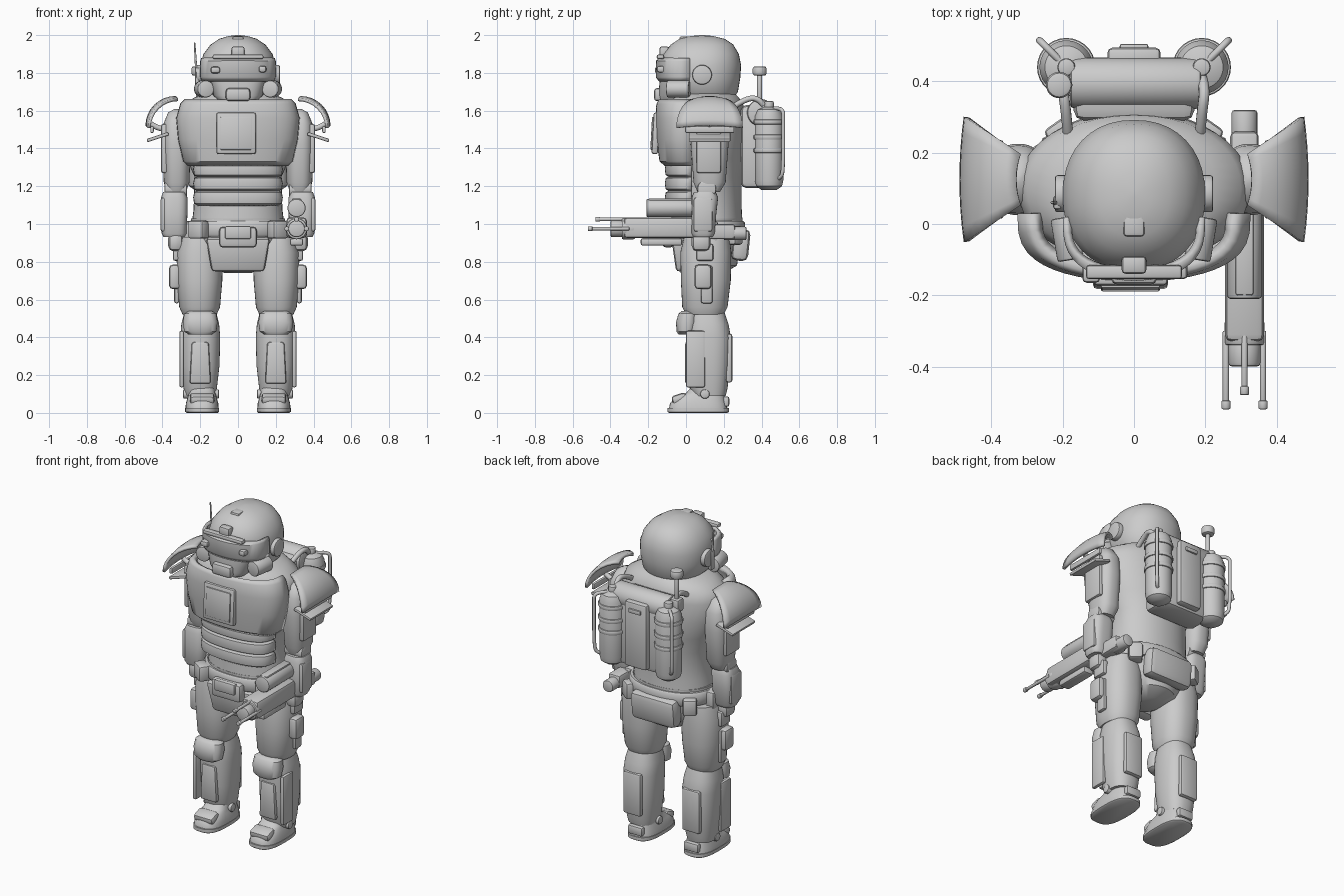
import bpy, bmesh
from math import sin, cos, pi, radians, copysign
from mathutils import Vector, Matrix, Euler

if "Cube" in bpy.data.objects:
    bpy.data.objects.remove(bpy.data.objects["Cube"])

grey = bpy.data.materials.new("plain_grey")
grey.use_nodes = True
grey.diffuse_color = (0.6, 0.6, 0.6, 1)
grey.node_tree.nodes["Principled BSDF"].inputs["Base Color"].default_value = (0.6, 0.6, 0.6, 1)


def add_object(name, data, mirror):
    ob = bpy.data.objects.new(name, data)
    bpy.context.collection.objects.link(ob)
    data.materials.append(grey)
    if mirror:
        ob.modifiers.new("mirror", 'MIRROR').use_mirror_merge = False
    return ob


def finish(name, bm, mirror=False, angle=40):
    bmesh.ops.recalc_face_normals(bm, faces=bm.faces)
    me = bpy.data.meshes.new(name)
    bm.to_mesh(me)
    bm.free()
    for p in me.polygons:
        p.use_smooth = True
    me.set_sharp_from_angle(angle=radians(angle))
    return add_object(name, me, mirror)


def box(name, c, size, bevel=0.012, rot=(0, 0, 0), taper=1, mirror=False):
    """Bevelled box; taper scales the lower face in x."""
    bm = bmesh.new()
    bmesh.ops.create_cube(bm, size=1)
    for v in bm.verts:
        if v.co.z < 0:
            v.co.x *= taper
        v.co = Vector(a * b for a, b in zip(v.co, size))
    bevel = min(bevel, min(size) * 0.4)
    bmesh.ops.bevel(bm, geom=bm.edges[:], offset=bevel, segments=2, profile=0.5, affect='EDGES')
    turn = Euler([radians(a) for a in rot]).to_matrix().to_4x4()
    bmesh.ops.transform(bm, matrix=Matrix.Translation(c) @ turn, verts=bm.verts)
    return finish(name, bm, mirror)


def loft(name, rings, cx=0, power=2, mirror=False, n=40):
    """Closed skin through superellipse rings (z, rx, ry, cy)."""
    bm = bmesh.new()
    loops = []
    for z, rx, ry, cy in rings:
        loop = []
        for i in range(n):
            s, c = sin(2 * pi * i / n), cos(2 * pi * i / n)
            x = copysign(abs(c) ** (2 / power), c)
            y = copysign(abs(s) ** (2 / power), s)
            loop.append(bm.verts.new((cx + rx * x, cy + ry * y, z)))
        loops.append(loop)
    for a, b in zip(loops, loops[1:]):
        for i in range(n):
            j = (i + 1) % n
            bm.faces.new((a[i], a[j], b[j], b[i]))
    bm.faces.new(loops[0])
    bm.faces.new(loops[-1])
    return finish(name, bm, mirror)


def cyl(name, a, b, r, r2=None, mirror=False, bevel=0.008):
    a, b = Vector(a), Vector(b)
    d = b - a
    bm = bmesh.new()
    bmesh.ops.create_cone(bm, cap_ends=True, segments=28, radius1=r,
                          radius2=r if r2 is None else r2, depth=d.length)
    rims = [e for f in bm.faces if len(f.verts) > 4 for e in f.edges]
    bmesh.ops.bevel(bm, geom=rims, offset=min(bevel, r * 0.35), segments=2, profile=0.5, affect='EDGES')
    turn = d.to_track_quat('Z', 'Y').to_matrix().to_4x4()
    bmesh.ops.transform(bm, matrix=Matrix.Translation((a + b) / 2) @ turn, verts=bm.verts)
    return finish(name, bm, mirror)


def tube(name, pts, r, mirror=False):
    cu = bpy.data.curves.new(name, 'CURVE')
    cu.dimensions = '3D'
    cu.bevel_depth, cu.bevel_resolution, cu.use_fill_caps = r, 3, True
    sp = cu.splines.new('NURBS')
    sp.points.add(len(pts) - 1)
    for p, co in zip(sp.points, pts):
        p.co = (*co, 1)
    sp.use_endpoint_u, sp.order_u = True, 3
    return add_object(name, cu, mirror)


def sheet(name, rows, thick, mirror=False):
    bm = bmesh.new()
    grid = [[bm.verts.new(p) for p in row] for row in rows]
    for a, b in zip(grid, grid[1:]):
        for i in range(len(a) - 1):
            bm.faces.new((a[i], a[i + 1], b[i + 1], b[i]))
    ob = finish(name, bm, mirror)
    m = ob.modifiers.new("thickness", 'SOLIDIFY')
    m.thickness, m.offset = thick, 0
    return ob


def wrap(z, w, front, back, n=24, power=0.6):
    """Horizontal arc around the front of the body."""
    ts = [-pi / 2 + pi * i / n for i in range(n + 1)]
    return [(w * sin(t), back - (back - front) * max(cos(t), 0) ** power, z) for t in ts]


# Helmet and face
loft("helmet", [(1.66, .15, .15, .1), (1.7, .185, .185, .09), (1.77, .2, .207, .08),
                (1.84, .2, .212, .08), (1.9, .183, .2, .08), (1.95, .145, .165, .085),
                (1.98, .1, .12, .085), (1.995, .05, .06, .085), (2, .01, .01, .085)], power=2.2)
sheet("visor", [wrap(z, w, f, .02) for z, w, f in
                ((1.76, .185, -.135), (1.78, .19, -.15), (1.86, .19, -.15), (1.875, .185, -.13))], .02)
box("visor_brow", (0, -.135, 1.885), (.27, .04, .025))
box("brow_sensor", (0, -.115, 1.91), (.07, .05, .06))
box("visor_lens_box", (-.12, -.14, 1.815), (.05, .05, .035))
box("visor_small_box", (.13, -.13, 1.82), (.04, .05, .035))
box("crown_block", (0, .0, 1.98), (.06, .07, .025))
loft("jaw_guard", [(1.65, .1, .1, -.04), (1.68, .13, .115, -.03), (1.76, .15, .11, -.03)], power=3)
box("mouth_filter", (0, -.145, 1.685), (.13, .05, .07), .018)
cyl("cheek_filter", (.17, -.1, 1.715), (.19, .02, 1.715), .045, mirror=True)
cyl("ear_disc", (.18, .085, 1.79), (.222, .085, 1.79), .052, mirror=True)
cyl("ear_antenna", (-.215, .06, 1.72), (-.23, .06, 1.96), .008, .004)
box("antenna_base", (-.215, .06, 1.77), (.025, .04, .12))

# Torso, chest plate and ribbed belly
loft("torso", [(1, .245, .19, .11), (1.08, .235, .185, .11), (1.25, .23, .18, .115),
               (1.35, .275, .195, .115), (1.46, .31, .208, .11), (1.57, .325, .212, .1),
               (1.63, .3, .205, .1), (1.67, .23, .18, .1), (1.7, .15, .15, .1)], power=2.1)
sheet("chest_plate", [wrap(z, w, f, .03) for z, w, f in
                      ((1.32, .255, -.1), (1.34, .275, -.125), (1.45, .3, -.14), (1.56, .31, -.145),
                       (1.63, .29, -.14), (1.65, .27, -.13))], .035)
box("chest_screen", (-.01, -.16, 1.48), (.21, .035, .22), rot=(-3, 0, 0))
box("chest_screen_panel", (-.01, -.177, 1.48), (.165, .015, .175), .004, rot=(-3, 0, 0))
box("chest_label_plate", (-.24, -.09, 1.535), (.09, .03, .04), rot=(0, 0, -38))
for z in (1.29, 1.215, 1.14):
    sheet("belly_rib", [wrap(z + a, .225 - b, -.1 + b, .03) for a, b in
                        ((-.034, .02), (-.024, .003), (0, 0), (.02, .003), (.028, .02))], .025)

# Waist, belt and pelvis
loft("pelvis", [(.74, .07, .09, .11), (.78, .15, .15, .12), (.85, .21, .17, .11),
                (.94, .25, .185, .11), (1.03, .25, .19, .11)])
loft("belt", [(.935, .26, .195, .11), (.945, .268, .203, .11), (1.005, .268, .203, .11),
              (1.015, .26, .195, .11)], power=2.2)
box("groin_flap", (0, -.03, .84), (.34, .07, .18), .02, rot=(8, 0, 0), taper=.82)
box("belt_buckle", (0, -.095, .93), (.2, .06, .11), .02)
box("buckle_cover", (0, -.12, .955), (.14, .035, .07))
box("belt_pouch", (.21, -.05, .97), (.1, .07, .095), .015, rot=(0, 0, 35), mirror=True)
box("side_pouch", (.275, .12, .96), (.06, .1, .11), .015, mirror=True)
box("rear_pouch", (0, .29, .89), (.3, .09, .17), .03, rot=(-6, 0, 0))
box("rear_side_pouch", (.2, .25, .94), (.08, .08, .1), .015, rot=(0, 0, -35), mirror=True)

# Backpack with tanks, hoses and beacon
box("backpack", (0, .375, 1.41), (.34, .17, .44), .03)
cyl("backpack_roll", (-.18, .395, 1.59), (.19, .395, 1.59), .072, bevel=.015)
box("backpack_panel", (0, .465, 1.41), (.15, .06, .4), .015)
box("panel_vent", (0, .495, 1.56), (.08, .02, .025), .005)
loft("tank", [(1.18, .04, .04, .44), (1.2, .068, .068, .44), (1.23, .075, .075, .44),
              (1.57, .075, .075, .44), (1.605, .06, .06, .44), (1.62, .025, .025, .44)],
     cx=.19, mirror=True)
for z in (1.39, 1.46, 1.54):
    cyl("tank_band", (.19, .44, z - .014), (.19, .44, z + .014), .082, mirror=True)
cyl("tank_valve", (.19, .44, 1.6), (.19, .44, 1.65), .025, mirror=True)
tube("tank_pipe", [(.21, .46, 1.61), (.265, .515, 1.62), (.265, .515, 1.54), (.265, .515, 1.3),
                   (.255, .505, 1.24), (.21, .46, 1.23)], .01, True)
tube("shoulder_hose", [(.19, .41, 1.63), (.2, .38, 1.67), (.19, .31, 1.66), (.185, .25, 1.62)], .015, True)
box("beacon_base", (-.21, .39, 1.62), (.06, .06, .08))
cyl("beacon_stem", (-.21, .39, 1.62), (-.21, .39, 1.79), .013)
cyl("beacon_knob", (-.21, .39, 1.785), (-.21, .39, 1.835), .037, bevel=.014)

# Flared shoulder guards with hanging plates
rows = []
for k in range(9):
    a = pi / 2 * k / 8
    x, z = .33 + .152 * sin(a), 1.52 + .15 * cos(a)
    half = .07 + .105 * (x - .33) / .152
    rows.append([(x - .012 * s * s, .125 + half * s, z - .012 * s * s) for s in [j / 4 - 1 for j in range(9)]])
sheet("shoulder_guard", rows, .016, True)
box("hanging_plate", (.425, .125, 1.46), (.12, .22, .018), .006, rot=(0, 18, 0), mirror=True)
box("lower_guard_lip", (.455, .125, 1.5), (.018, .26, .035), .006, mirror=True)
tube("guard_strut", [(.36, .125, 1.5), (.42, .125, 1.5), (.46, .125, 1.53)], .015, True)

# Arms
loft("upper_arm", [(1.17, .05, .06, .12), (1.22, .068, .085, .125), (1.42, .074, .1, .125),
                   (1.53, .07, .095, .125), (1.59, .045, .06, .125), (1.61, .01, .01, .125)],
     cx=.325, power=2.5, mirror=True)
box("arm_plate", (.39, .12, 1.4), (.035, .13, .26), .012, mirror=True)
cyl("elbow", (.27, .11, 1.185), (.39, .11, 1.185), .05, mirror=True)
loft("forearm", [(.93, .055, .05, .09), (.95, .066, .062, .09), (1.05, .07, .065, .095),
                 (1.14, .07, .07, .1), (1.17, .058, .058, .1)], cx=.338, power=3, mirror=True)
box("wrist_plate", (.395, .09, 1.05), (.03, .1, .18), mirror=True)
box("hand", (.33, .08, .905), (.08, .1, .1), .03, mirror=True)

# Gun carried at the left side
box("gun_body", (.31, -.12, .98), (.11, .42, .11), .02)
box("gun_underside", (.31, -.13, .905), (.07, .22, .04))
cyl("gun_top_canister", (.31, -.21, 1.085), (.31, .06, 1.085), .048)
box("gun_top_rail", (.31, -.08, 1.125), (.05, .24, .02), .006)
cyl("gun_collar", (.31, -.34, .975), (.31, -.27, .975), .056)
cyl("gun_muzzle", (.31, -.4, .975), (.31, -.33, .975), .045, bevel=.01)
for x, z, tip in ((.258, .975, -.52), (.362, .975, -.52), (.31, 1.025, -.48)):
    cyl("gun_barrel", (x, -.3, z), (x, tip, z), .009)
    cyl("barrel_tip", (x, tip + .025, z), (x, tip, z), .013)
box("gun_stock", (.31, .15, .96), (.08, .22, .08), .015)
cyl("gun_rear_canister", (.31, .2, .95), (.31, .32, .95), .036)

# Legs
loft("thigh", [(.52, .09, .1, .1), (.56, .108, .12, .1), (.7, .12, .132, .105),
               (.85, .122, .135, .105), (.93, .1, .12, .11)], cx=.203, power=2.3, mirror=True)
loft("knee_pad", [(.415, .06, .04, 0), (.43, .085, .05, 0), (.48, .092, .058, .005),
                  (.525, .085, .05, .01), (.54, .06, .035, .015)], cx=.2, power=2.5, mirror=True)
loft("shin", [(.09, .08, .085, .125), (.13, .088, .1, .12), (.25, .102, .112, .12),
              (.4, .106, .118, .12), (.47, .1, .11, .115), (.53, .085, .095, .11)],
     cx=.2, power=2.4, mirror=True)
box("shin_plate", (.2, .01, .265), (.09, .03, .22), taper=1.25, mirror=True)
box("calf_side_plate", (.298, .05, .285), (.025, .1, .3), mirror=True)
box("calf_back_plate", (.2, .228, .29), (.12, .035, .26), .015, mirror=True)
box("thigh_pouch", (.335, .09, .72), (.06, .09, .13), .02, mirror=True)
box("thigh_strap", (.325, .11, .68), (.025, .06, .2), mirror=True)
box("hip_tool", (.325, .1, .85), (.04, .09, .09), mirror=True)

# Boots
loft("boot", [(.02, .088, .155, .065), (.05, .086, .15, .065), (.085, .076, .13, .075),
              (.105, .07, .1, .1), (.14, .07, .09, .12)], cx=.19, power=2.8, mirror=True)
loft("boot_sole", [(0, .082, .155, .065), (.006, .09, .163, .065), (.026, .09, .163, .065)],
     cx=.19, power=2.8, mirror=True)
box("toe_cap", (.19, -.035, .075), (.13, .08, .05), .018, rot=(18, 0, 0), mirror=True)
box("heel_block", (.19, .212, .06), (.1, .035, .055), mirror=True)
cyl("ankle_bolt", (.1, .1, .1), (.29, .1, .1), .025, mirror=True)
